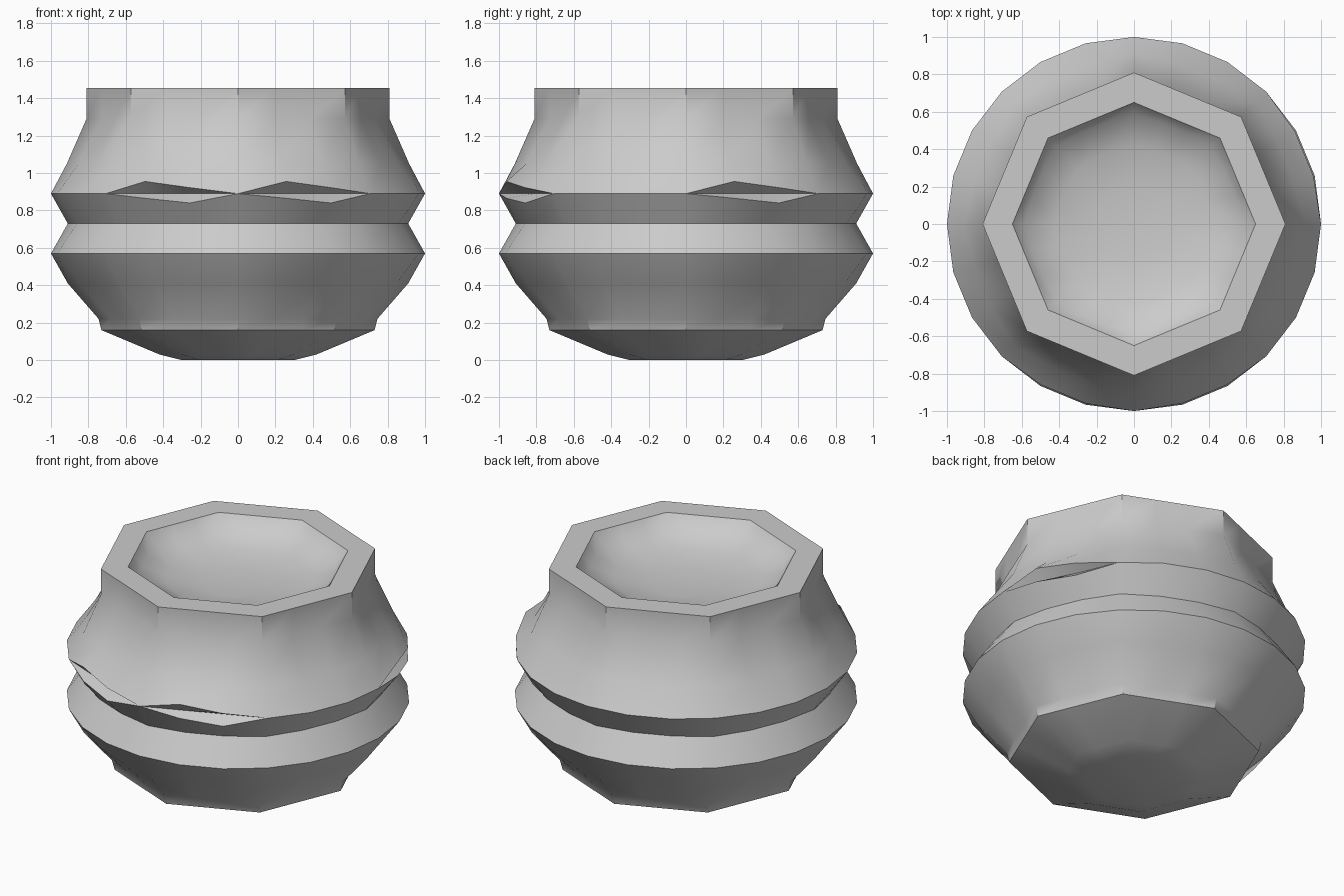
import bpy, bmesh
from math import pi, cos, sin

cube = bpy.data.objects.get("Cube")
if cube:
    bpy.data.objects.remove(cube)

SEGS = 24                  # three segments per octagon side
NOTCHED = (0, 5, 6)        # octagon sides that carry a cut notch


def octagon(j):
    """Radius factor that flattens a round ring to an octagon."""
    return cos(pi / 8) / cos((j % 3) * pi / 12 - pi / 8)


def ring(bm, r, z, flat):
    verts = []
    for j in range(SEGS):
        a = j * 2 * pi / SEGS
        f = r * (1 + flat * (octagon(j) - 1))
        verts.append(bm.verts.new((f * cos(a), f * sin(a), z)))
    return verts


def notch_ring(bm, heights, flat):
    """Widest ring; on notched sides its points follow the given heights."""
    verts = ring(bm, 1.0, 0.89, 0)
    for j, v in enumerate(verts):
        if j // 3 in NOTCHED:
            v.co.z = heights[j % 3]
            k = 1 + flat * (octagon(j) - 1)
            v.co.x *= k
            v.co.y *= k
    return verts


def bridge(bm, lower, upper):
    for j in range(SEGS):
        k = (j + 1) % SEGS
        bm.faces.new((lower[j], lower[k], upper[k], upper[j]))


clay = bpy.data.materials.new("grey clay")
clay.use_nodes = True
colour = (0.6, 0.6, 0.6, 1)
clay.diffuse_color = colour
shader = clay.node_tree.nodes["Principled BSDF"]
shader.inputs["Base Color"].default_value = colour
shader.inputs["Roughness"].default_value = 0.8

bm = bmesh.new()

# Lower body: radius, height, octagon amount
rings = [ring(bm, *p) for p in (
    (0.30, 0.0, 1), (0.42, 0.03, 1), (0.73, 0.16, 1), (0.745, 0.22, 0.8),
    (0.91, 0.41, 0.5), (1.0, 0.57, 0), (0.91, 0.73, 0.3))]

# Upper bulge with shallow triangular notches
rings.append(notch_ring(bm, (0.89, 0.865, 0.84), 0.1))
rings.append(notch_ring(bm, (0.89, 0.89, 0.89), 1))
rings.append(notch_ring(bm, (0.89, 0.955, 0.922), 0.1))

# Neck, flat lip and sunken bowl
rings += [ring(bm, *p) for p in (
    (0.915, 1.05, 0.5), (0.81, 1.29, 1), (0.81, 1.455, 1),
    (0.65, 1.455, 1), (0.59, 1.39, 0.7), (0.42, 1.33, 0.3),
    (0.2, 1.30, 0))]

for low, high in zip(rings, rings[1:]):
    bridge(bm, low, high)
bm.faces.new(list(reversed(rings[0])))
bm.faces.new(rings[-1])
bmesh.ops.remove_doubles(bm, verts=bm.verts, dist=0.0005)
bmesh.ops.recalc_face_normals(bm, faces=bm.faces)

mesh = bpy.data.meshes.new("pot")
bm.to_mesh(mesh)
bm.free()
mesh.materials.append(clay)
pot = bpy.data.objects.new("pot", mesh)
bpy.context.collection.objects.link(pot)

bpy.ops.object.select_all(action='DESELECT')
pot.select_set(True)
bpy.context.view_layer.objects.active = pot
bpy.ops.object.shade_smooth_by_angle(angle=pi / 5)
